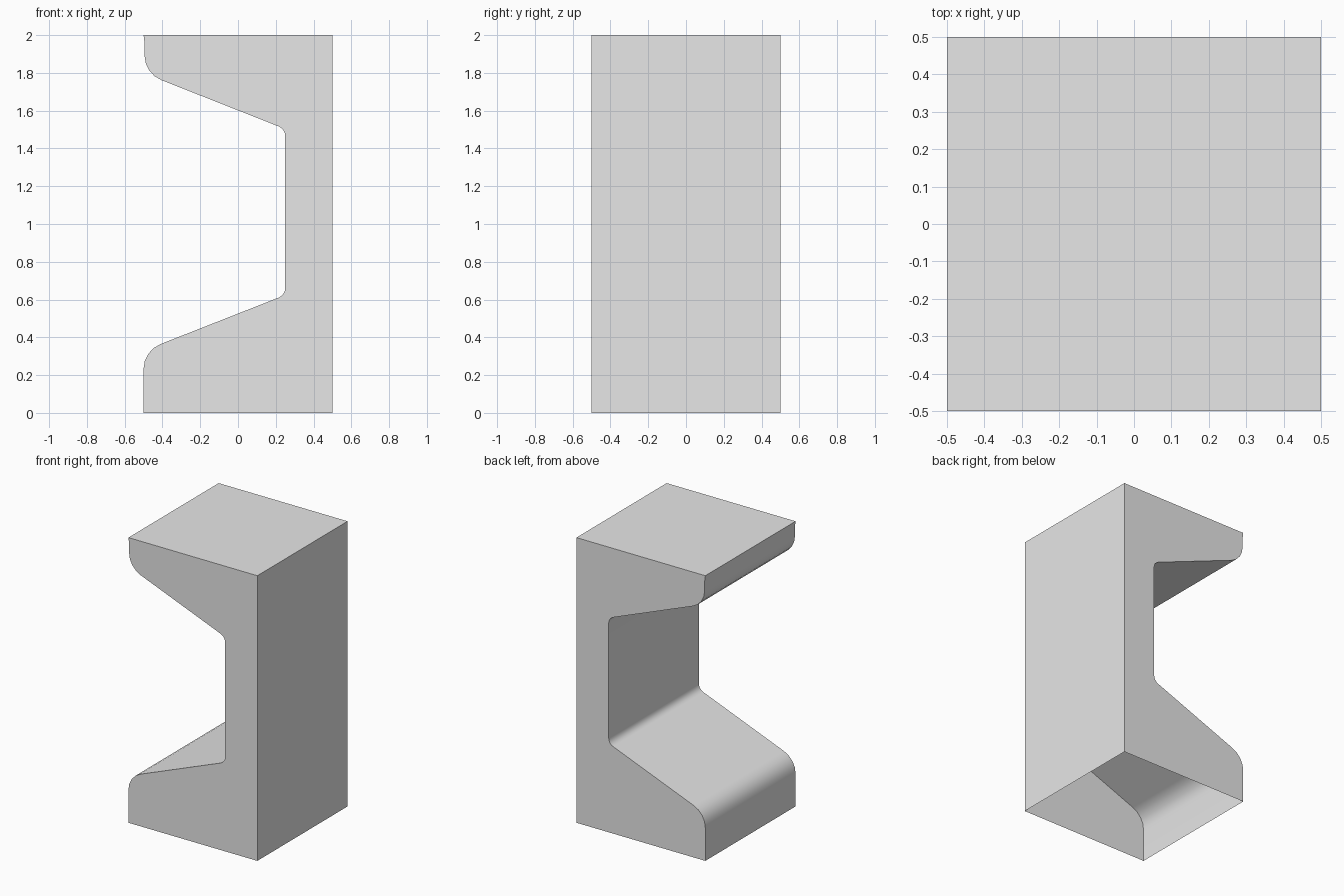
import bpy
import bmesh
from math import radians, sin, cos, tan
from mathutils import Vector

cube = bpy.data.objects.get("Cube")
if cube:
    bpy.data.objects.remove(cube, do_unlink=True)

HALF_DEPTH = 0.5
FILLET_STEPS = 4


def fillet(prev, corner, nxt, radius):
    """Points of a circular arc rounding the corner of a profile."""
    c = Vector(corner)
    d1 = (Vector(prev) - c).normalized()
    d2 = (Vector(nxt) - c).normalized()
    half = d1.angle(d2) / 2
    reach = radius / tan(half)
    centre = c + (d1 + d2).normalized() * radius / sin(half)
    u = c + d1 * reach - centre
    v = c + d2 * reach - centre
    sweep = u.angle(v)
    return [centre + (u * sin(sweep * (1 - i / FILLET_STEPS))
                      + v * sin(sweep * i / FILLET_STEPS)) / sin(sweep)
            for i in range(FILLET_STEPS + 1)]


# Channel profile (x, z, fillet radius), starting along the open underside
outline = [
    (-0.5, 0, 0), (0.5, 0, 0), (0.5, 2, 0), (-0.5, 2, 0), (-0.495, 1.96, 0),
    (-0.495, 1.797, 0.142), (0.25, 1.503, 0.055),
    (0.25, 0.624, 0.055), (-0.5, 0.329, 0.142),
]
profile = []
for i, (x, z, r) in enumerate(outline):
    if r:
        before, after = outline[i - 1], outline[(i + 1) % len(outline)]
        profile += fillet(before[:2], (x, z), after[:2], r)
    else:
        profile.append(Vector((x, z)))

# Extrude the profile front to back, leaving the underside open
bm = bmesh.new()
front = [bm.verts.new((p.x, -HALF_DEPTH, p.y)) for p in profile]
back = [bm.verts.new((p.x, HALF_DEPTH, p.y)) for p in profile]
bm.faces.new(front)
bm.faces.new(back[::-1])
for i in range(1, len(profile)):
    j = (i + 1) % len(profile)
    bm.faces.new((front[j], front[i], back[i], back[j]))

mesh = bpy.data.meshes.new("channel_beam")
bm.to_mesh(mesh)
bm.free()
beam = bpy.data.objects.new("channel_beam", mesh)
bpy.context.collection.objects.link(beam)

# Plain grey material
grey = bpy.data.materials.new("light_grey")
grey.use_nodes = True
colour = (0.8, 0.8, 0.8, 1)
grey.diffuse_color = colour
grey.node_tree.nodes["Principled BSDF"].inputs["Base Color"].default_value = colour
mesh.materials.append(grey)

# Smooth fillets, crisp edges
bpy.ops.object.select_all(action="DESELECT")
beam.select_set(True)
bpy.context.view_layer.objects.active = beam
bpy.ops.object.shade_smooth_by_angle(angle=radians(30))
